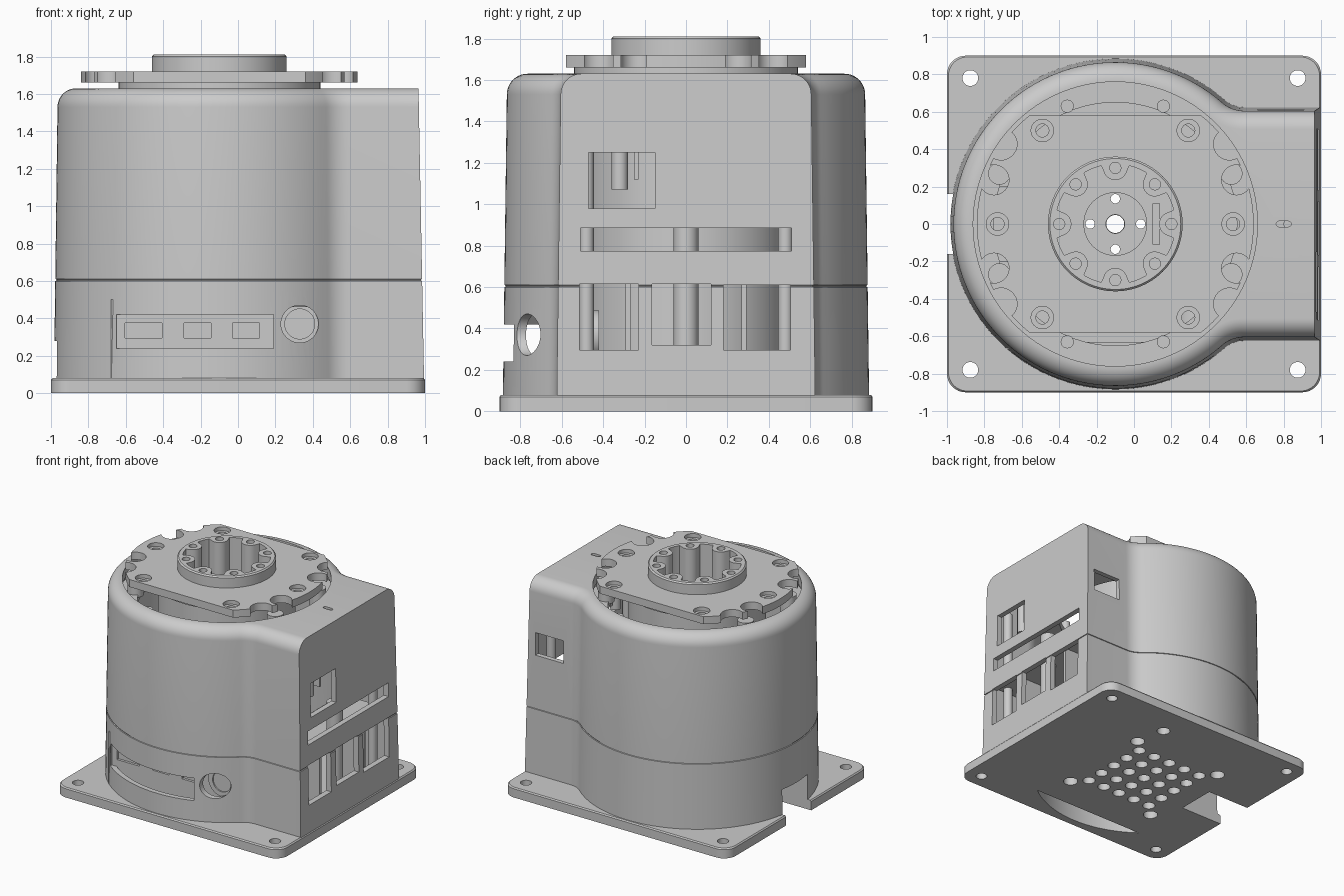
import bpy, bmesh
from math import sin, cos, pi, sqrt, atan2, radians, asin

if "Cube" in bpy.data.objects:
    bpy.data.objects.remove(bpy.data.objects["Cube"])

CX = -0.1  # axis of the round part


# ---------- helpers: a "part" is a list of loops lofted and capped ----------
def make(name, *parts):
    bm = bmesh.new()
    for loops in parts:
        rows = [[bm.verts.new(p) for p in lp] for lp in loops]
        n = len(rows[0])
        for a, b in zip(rows, rows[1:]):
            for i in range(n):
                j = (i + 1) % n
                bm.faces.new((a[i], a[j], b[j], b[i]))
        bm.faces.new(rows[0][::-1])
        bm.faces.new(rows[-1])
    bmesh.ops.recalc_face_normals(bm, faces=bm.faces)
    me = bpy.data.meshes.new(name)
    bm.to_mesh(me)
    bm.free()
    ob = bpy.data.objects.new(name, me)
    bpy.context.collection.objects.link(ob)
    return ob


def cut(ob, *parts):
    cutter = make("cutter", *parts)
    cutter.hide_render = True
    m = ob.modifiers.new("cut", 'BOOLEAN')
    m.operation, m.solver, m.object = 'DIFFERENCE', 'EXACT', cutter
    bpy.context.view_layer.objects.active = ob
    bpy.ops.object.modifier_apply(modifier=m.name)
    bpy.data.objects.remove(cutter, do_unlink=True)


def prism(pts, z0, z1):
    return [[(x, y, z) for x, y in pts] for z in (z0, z1)]


def circle(x, y, r, n=40):
    return [(x + r * cos(2 * pi * i / n), y + r * sin(2 * pi * i / n)) for i in range(n)]


def cyl(x, y, r, z0, z1, n=40):
    return prism(circle(x, y, r, n), z0, z1)


def ycyl(x, z, r, y0, y1, n=40):
    return [[(a, y, b) for a, b in circle(x, z, r, n)] for y in (y0, y1)]


def box(x0, x1, y0, y1, z0, z1):
    return prism([(x0, y0), (x1, y0), (x1, y1), (x0, y1)], z0, z1)


def arc(x, y, r, a0, a1, n):
    return [(x + r * cos(a0 + (a1 - a0) * i / n), y + r * sin(a0 + (a1 - a0) * i / n))
            for i in range(n + 1)]


def body_loop(d, xr, z, R=0.885, hw=0.625, rf=0.16):
    """Circle blended into a box, inset by d, flat right face at xr."""
    fy = hw + rf
    fx = CX + sqrt((R + rf) ** 2 - fy ** 2)
    th = atan2(fy, fx - CX)
    half = [(xr, hw - d)] + arc(fx, fy, rf + d, -pi / 2, th - pi, 10)
    half += arc(CX, 0, R - d, th, pi, 48)[1:]
    pts = half + [(x, -y) for x, y in half[-2::-1]]
    return [(x, y, z) for x, y in pts]


def lens(r, y, z0, z1):
    a = asin(-y / r)
    return prism(arc(CX, 0, r, pi + a, 2 * pi - a, 40), z0, z1)


# ---------- base plate ----------
pts = []
for i, (sx, sy) in enumerate(((1, 1), (-1, 1), (-1, -1), (1, -1))):
    pts += arc(sx * 0.9, sy * 0.8, 0.1, i * pi / 2, (i + 1) * pi / 2, 8)
rim = [(x * 0.992, y * 0.992, 0.08) for x, y in pts]
plate = make("base_plate", [[(x, y, 0) for x, y in pts], [(x, y, 0.07) for x, y in pts], rim])
holes = [cyl(sx * 0.875, sy * 0.78, 0.042, -0.1, 0.2) for sx in (-1, 1) for sy in (-1, 1)]
holes += [cyl(CX + sx * 0.4, sy * 0.4, 0.055, -0.1, 0.2) for sx in (-1, 1) for sy in (-1, 1)]
holes += [cyl(CX + i * 0.15, j * 0.15, 0.048, -0.1, 0.2, 24) for i in range(-2, 3) for j in range(-2, 3)]
holes += [cyl(0.25, 0.65, 0.05, -0.1, 0.2)]
notch = box(-1.1, -0.62, -0.16, 0.16, -0.1, 0.28)
cut(plate, *holes, notch, lens(0.84, -0.67, -0.1, 0.2))

# ---------- body shell ----------
def side(z, extra=0):
    return body_loop(0.013 * z + extra, 0.996 - 0.019 * z - extra, z)

loops = [side(0.05), side(0.6), side(0.602, 0.006), side(0.608, 0.006), side(0.61), side(1.53)]
for i in range(1, 11):
    a = i / 10 * pi / 2
    z = 1.53 + 0.1 * sin(a)
    loops.append(body_loop(0.02 + 0.1 * (1 - cos(a)), 0.996 - 0.019 * z, z))
body = make("body_shell", loops)
cut(body, [body_loop(0.04, 0.95, 0.0), body_loop(0.06, 0.925, 1.55)])
cut(body, cyl(CX, 0, 0.76, 1.4, 1.8, 96))
cut(body,
    box(0.85, 1.1, -0.47, -0.15, 0.98, 1.25),      # right face windows
    box(0.85, 1.1, -0.51, 0.51, 0.775, 0.885),
    box(0.85, 1.1, -0.515, -0.23, 0.295, 0.615),
    box(0.85, 1.1, -0.165, 0.12, 0.32, 0.615),
    box(0.85, 1.1, 0.18, 0.505, 0.295, 0.61),
    box(0.66, 0.91, 0.5, 0.7, 1.03, 1.21),         # rear side window
    box(-0.65, 0.19, -1.1, -0.67, 0.24, 0.42),     # front panel slot
    ycyl(0.33, 0.37, 0.1, -1.1, -0.5), notch,
    prism(arc(0.825, 0, 0.015, -pi / 2, pi / 2, 8) + arc(0.775, 0, 0.015, pi / 2, 1.5 * pi, 8), 1.5, 1.8))

# ---------- front panel, shelf, power socket, cable notch ----------
panel = make("front_panel", box(-0.68, 0.46, -0.67, -0.63, 0.02, 0.5))
cut(panel, *[box(a, b, -0.7, -0.65, 0.295, 0.375) for a, b in ((-0.605, -0.405), (-0.29, -0.145), (-0.03, 0.115))])
make("panel_shelf", lens(0.84, -0.64, 0.46, 0.5))
socket = make("power_socket", ycyl(0.33, 0.37, 0.118, -0.68, -0.42))
cut(socket, ycyl(0.33, 0.37, 0.08, -0.8, -0.5))
make("socket_pin", ycyl(0.33, 0.37, 0.02, -0.66, -0.45, 16))
liner = make("cable_notch_liner", box(-0.93, -0.58, -0.2, 0.2, 0.04, 0.32))
cut(liner, notch)

# ---------- port housings and posts behind the right windows ----------
make("centre_post", cyl(0.86, 0, 0.06, 0.06, 0.9))
for s in (-1, 1):
    make("side_post", cyl(0.86, s * 0.48, 0.035, 0.06, 1.3, 24))
    make("port_rib", box(0.7, 0.93, s * 0.28 - 0.012, s * 0.28 + 0.012, 0.06, 0.64))
make("port_shelf", box(0.55, 0.92, -0.53, 0.53, 0.64, 0.67))
make("window_post", cyl(0.85, -0.32, 0.04, 1.07, 1.56, 24), box(0.83, 0.9, -0.25, -0.23, 1.12, 1.56))

# ---------- actuator inside the opening ----------
actuator = make("actuator_housing", [[(x, y, z) for x, y in circle(CX, 0, r, 96)] for r, z in
                ((0.5, 0.06), (0.5, 1.625), (0.54, 1.63), (0.54, 1.665))])
cut(actuator, cyl(CX, 0, 0.345, 0, 1.8, 64))
ring = make("inner_ring", cyl(CX, 0, 0.815, 1.4, 1.46, 96))
cut(ring, cyl(CX, 0, 0.65, 1.3, 1.6, 96))
for sx in (-1, 1):
    for sy in (-1, 1):
        make("ring_boss", cyl(CX + sx * 0.257, sy * 0.63, 0.035, 1.44, 1.56, 20))
        make("ring_pillar", cyl(CX + sx * 0.62, sy * 0.27, 0.06, 1.44, 1.62, 24))

# ---------- mounting flange ----------
a = asin(0.58 / 0.74)
flange = make("mounting_flange",
              prism(arc(CX, 0, 0.74, -a, a, 48) + arc(CX, 0, 0.74, pi - a, pi + a, 48), 1.66, 1.72))
cut(flange, cyl(CX, 0, 0.345, 1.5, 1.9, 64))
spots = [(CX + sx * 0.39, sy * 0.5) for sx in (-1, 1) for sy in (-1, 1)] + [(CX + s * 0.63, 0) for s in (-1, 1)]
cut(flange, *[cyl(x, y, 0.06, 1.69, 1.9) for x, y in spots])
cut(flange, *[cyl(x, y, 0.035, 1.5, 1.9, 24) for x, y in spots])
for ang, rad, r in ((20, 0.69, 0.08), (35, 0.745, 0.085)):  # rim scallops
    ca, sa = rad * cos(radians(ang)), rad * sin(radians(ang))
    cut(flange, *[cyl(CX + sx * ca, sy * sa, r, 1.5, 1.9) for sx in (-1, 1) for sy in (-1, 1)])

# ---------- output hub with eight screw bosses ----------
hub = make("output_hub", [[(x, y, z) for x, y in circle(CX, 0, r, 96)] for r, z in
           ((0.36, 1.25), (0.36, 1.8), (0.35, 1.81))])
bore = []
for i in range(240):
    t = 2 * pi * i / 240
    al = (t + pi / 8) % (pi / 4) - pi / 8  # angle from the nearest boss
    q = 0.065 ** 2 - (0.3 * sin(al)) ** 2
    r = 0.3 * cos(al) - sqrt(q) if q > 0 else 0.32
    bore.append((CX + r * cos(t), r * sin(t)))
cut(hub, prism(bore, 1.35, 2))
cut(hub, *[cyl(CX + 0.3 * cos(k * pi / 4), 0.3 * sin(k * pi / 4), 0.03, 1.6, 2, 20) for k in range(8)])
core = make("hub_core", cyl(CX, 0, 0.17, 1.3, 1.42, 64))
core_holes = [cyl(CX + 0.135 * cos(k * pi / 2), 0.135 * sin(k * pi / 2), 0.025, 1.1, 1.6, 20) for k in range(4)]
core_holes.append(cyl(CX, 0, 0.05, 1.1, 1.6))
cut(hub, *core_holes)
cut(core, *core_holes)
make("hub_connector", box(0.1, 0.14, -0.11, 0.11, 1.33, 1.45))

# ---------- smooth shading with crisp edges ----------
bpy.ops.object.select_all(action='DESELECT')
for ob in bpy.context.scene.objects:
    ob.select_set(True)
    bpy.context.view_layer.objects.active = ob
bpy.ops.object.shade_smooth_by_angle(angle=radians(30))
